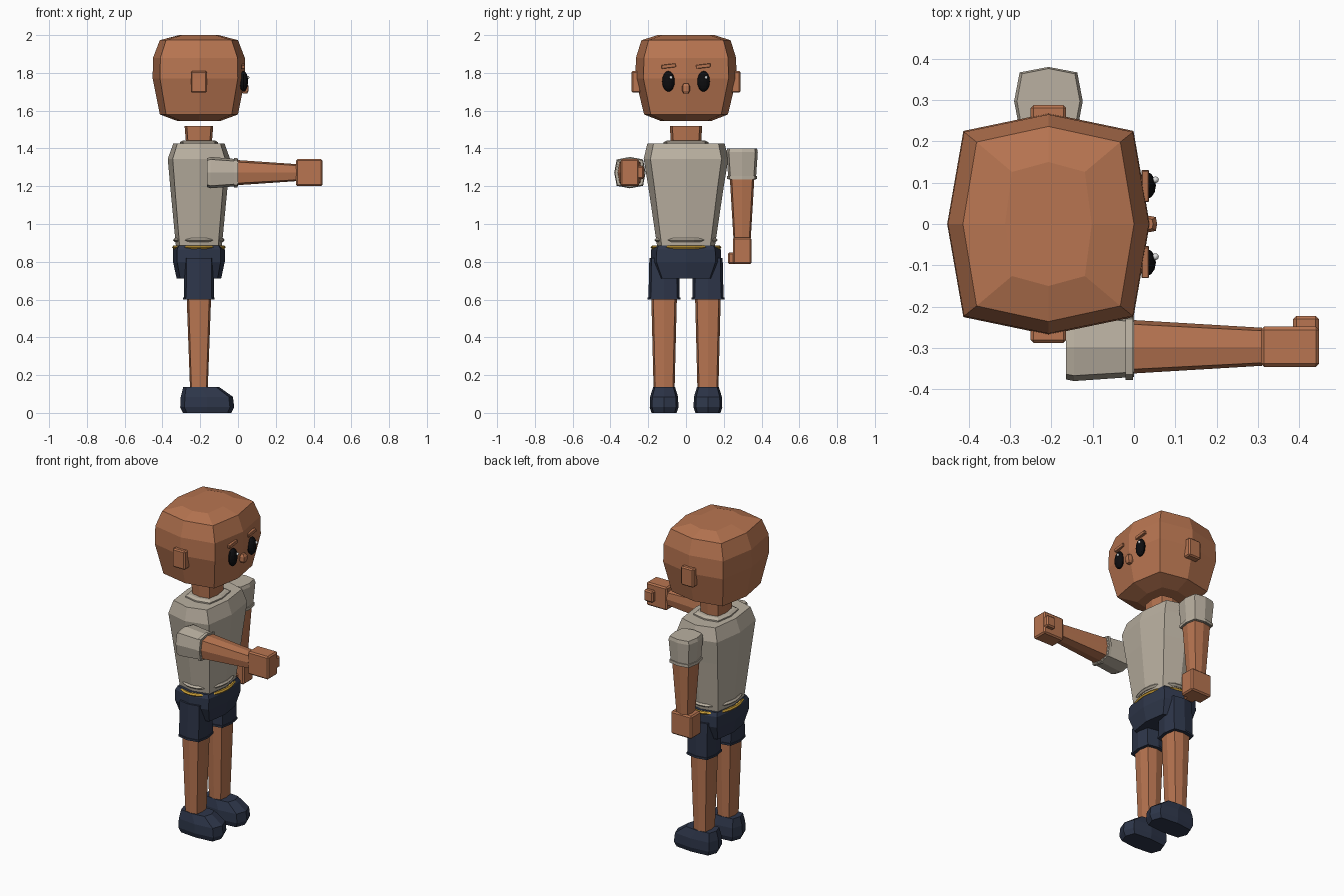
import bpy, bmesh, math
from mathutils import Matrix, Vector

if "Cube" in bpy.data.objects:
    bpy.data.objects.remove(bpy.data.objects["Cube"])

CX = -0.207  # body centre line in x


def mat(name, rgb):
    m = bpy.data.materials.new(name)
    m.diffuse_color = (*rgb, 1)
    m.use_nodes = True
    m.node_tree.nodes["Principled BSDF"].inputs["Base Color"].default_value = m.diffuse_color
    return m


SKIN = mat("warm brown skin", (0.479, 0.178, 0.082))
SHIRT = mat("stone grey cloth", (0.490, 0.435, 0.355))
NAVY = mat("navy cloth", (0.027, 0.037, 0.068))
BLACK = mat("black", (0.004, 0.004, 0.005))
GOLD = mat("gold", (0.62, 0.36, 0.04))
WHITE = mat("white", (0.75, 0.75, 0.75))


def finish(name, bm, material, matrix=None):
    bmesh.ops.recalc_face_normals(bm, faces=bm.faces)
    me = bpy.data.meshes.new(name)
    bm.to_mesh(me)
    bm.free()
    me.materials.append(material)
    ob = bpy.data.objects.new(name, me)
    if matrix is not None:
        ob.matrix_world = matrix
    bpy.context.collection.objects.link(ob)
    return ob


def loft(name, rings, material, matrix=None, c=0.84, sides=8):
    """Rings are (z, half x, half y, centre x, centre y); 8 sides make a rounded square."""
    bm = bmesh.new()
    loops = []
    for z, a, b, x, y in rings:
        loop = []
        for i in range(sides):
            t = 2 * math.pi * i / sides
            k = c * math.sqrt(2) if sides == 8 and i % 2 else 1
            loop.append(bm.verts.new((x + a * k * math.cos(t), y + b * k * math.sin(t), z)))
        loops.append(loop)
    for l0, l1 in zip(loops, loops[1:]):
        for i in range(sides):
            j = (i + 1) % sides
            bm.faces.new((l0[i], l0[j], l1[j], l1[i]))
    bm.faces.new(loops[0])
    bm.faces.new(loops[-1])
    return finish(name, bm, material, matrix)


def box(name, lo, hi, material, matrix=None, bevel=0.0):
    lo, hi = Vector(lo), Vector(hi)
    bm = bmesh.new()
    bmesh.ops.create_cube(bm, size=1)
    for v in bm.verts:
        v.co = Vector([(lo[i] + hi[i]) / 2 + v.co[i] * (hi[i] - lo[i]) for i in range(3)])
    if bevel:
        bmesh.ops.bevel(bm, geom=bm.edges[:], offset=bevel, segments=1, affect='EDGES')
    return finish(name, bm, material, matrix)


def ball(name, centre, radii, material):
    bm = bmesh.new()
    bmesh.ops.create_uvsphere(bm, u_segments=12, v_segments=8, radius=1)
    return finish(name, bm, material,
                  Matrix.Translation(centre) @ Matrix.Diagonal((*radii, 1)))


def body(name, rings, material, **kw):
    return loft(name, [(z, a, b, CX, 0) for z, a, b in rings], material, **kw)


# Head and neck
body("head", [(1.544, 0.11, 0.13), (1.58, 0.207, 0.222), (1.77, 0.245, 0.268),
              (1.88, 0.243, 0.265), (1.973, 0.207, 0.236), (2.0, 0.105, 0.15)], SKIN)
body("neck", [(1.40, 0.066, 0.078), (1.52, 0.076, 0.086)], SKIN)

# Face
loft("nose", [(1.69, 0.012, 0.012, 0.036, 0), (1.705, 0.02, 0.02, 0.036, 0),
              (1.73, 0.02, 0.02, 0.036, 0), (1.745, 0.012, 0.013, 0.034, 0)], SKIN)
for s, side in ((-1, "right"), (1, "left")):
    ball(side + "_eye", (0.03, s * 0.093, 1.755), (0.023, 0.033, 0.055), BLACK)
    ball(side + "_eye_glint", (0.052, s * 0.093 + 0.014, 1.776), (0.008, 0.008, 0.009), WHITE)
    box(side + "_eyebrow", (-0.009, -0.038, -0.010), (0.009, 0.038, 0.010), SKIN,
        Matrix.Translation((0.027, s * 0.092, 1.836)) @ Matrix.Rotation(math.radians(7), 4, 'X'),
        bevel=0.002)
    ys = sorted((s * 0.24, s * 0.288))
    box(side + "_ear", (CX - 0.043, ys[0], 1.695), (CX + 0.043, ys[1], 1.81), SKIN, bevel=0.007)

# Shirt: torso, collar, and a round hem that peeks out of the flat sides
body("shirt_body", [(0.875, 0.121, 0.152), (1.20, 0.152, 0.20), (1.345, 0.165, 0.224),
                    (1.425, 0.136, 0.205)], SHIRT)
body("shirt_collar", [(1.42, 0.10, 0.12), (1.433, 0.10, 0.12), (1.442, 0.086, 0.10)], SHIRT)
body("shirt_hem", [(0.905, 0.128, 0.158), (0.915, 0.137, 0.169), (0.925, 0.129, 0.159)],
     SHIRT, sides=24)

# Shorts and belt
body("shorts_hips", [(0.712, 0.118, 0.15), (0.80, 0.137, 0.186), (0.865, 0.137, 0.184),
                     (0.886, 0.126, 0.172)], NAVY)
body("belt", [(0.868, 0.136, 0.18), (0.877, 0.142, 0.188), (0.885, 0.136, 0.18)],
     GOLD, sides=24)

# Legs, short legs and shoes
for s, side in ((-1, "right"), (1, "left")):
    y = s * 0.116

    def limb(name, rings, material):
        loft(side + name, [(z, a, b, x, y) for z, a, b, x in rings], material)

    limb("_short_leg", [(0.60, 0.080, 0.083, CX), (0.82, 0.079, 0.078, CX)], NAVY)
    limb("_short_cuff", [(0.60, 0.083, 0.088, CX), (0.612, 0.083, 0.088, CX)], NAVY)
    limb("_leg", [(0.10, 0.046, 0.055, CX), (0.62, 0.065, 0.068, CX)], SKIN)
    limb("_shoe", [(0.0, 0.128, 0.066, -0.163), (0.03, 0.143, 0.076, -0.163),
                   (0.085, 0.138, 0.074, -0.165), (0.137, 0.095, 0.058, -0.195)], NAVY)

# Arms, built hanging from the shoulder at the origin; the right one is swung forward
hang = Matrix.Translation((CX, 0.297, 1.40))
swing = Matrix.Translation((-0.165, -0.297, 1.272)) @ Matrix.Rotation(math.radians(-90), 4, 'Y')
for s, side, m in ((-1, "right", swing), (1, "left", hang)):
    def arm(name, rings, material):
        loft(side + name, [(-d, a, b, 0, 0) for d, a, b in rings], material, m)

    arm("_sleeve", [(0, 0.076, 0.079), (0.02, 0.083, 0.083), (0.165, 0.071, 0.073)], SHIRT)
    arm("_sleeve_cuff", [(0.145, 0.078, 0.080), (0.163, 0.078, 0.080)], SHIRT)
    arm("_forearm", [(0.14, 0.068, 0.066), (0.475, 0.045, 0.046)], SKIN)
    box(side + "_hand", (-0.071, -0.049, -0.613), (0.071, 0.049, -0.472), SKIN, m, bevel=0.008)
    ys = sorted((-s * 0.03, -s * 0.075))
    box(side + "_thumb", (-0.035, ys[0], -0.612), (0.035, ys[1], -0.55), SKIN, m, bevel=0.008)
